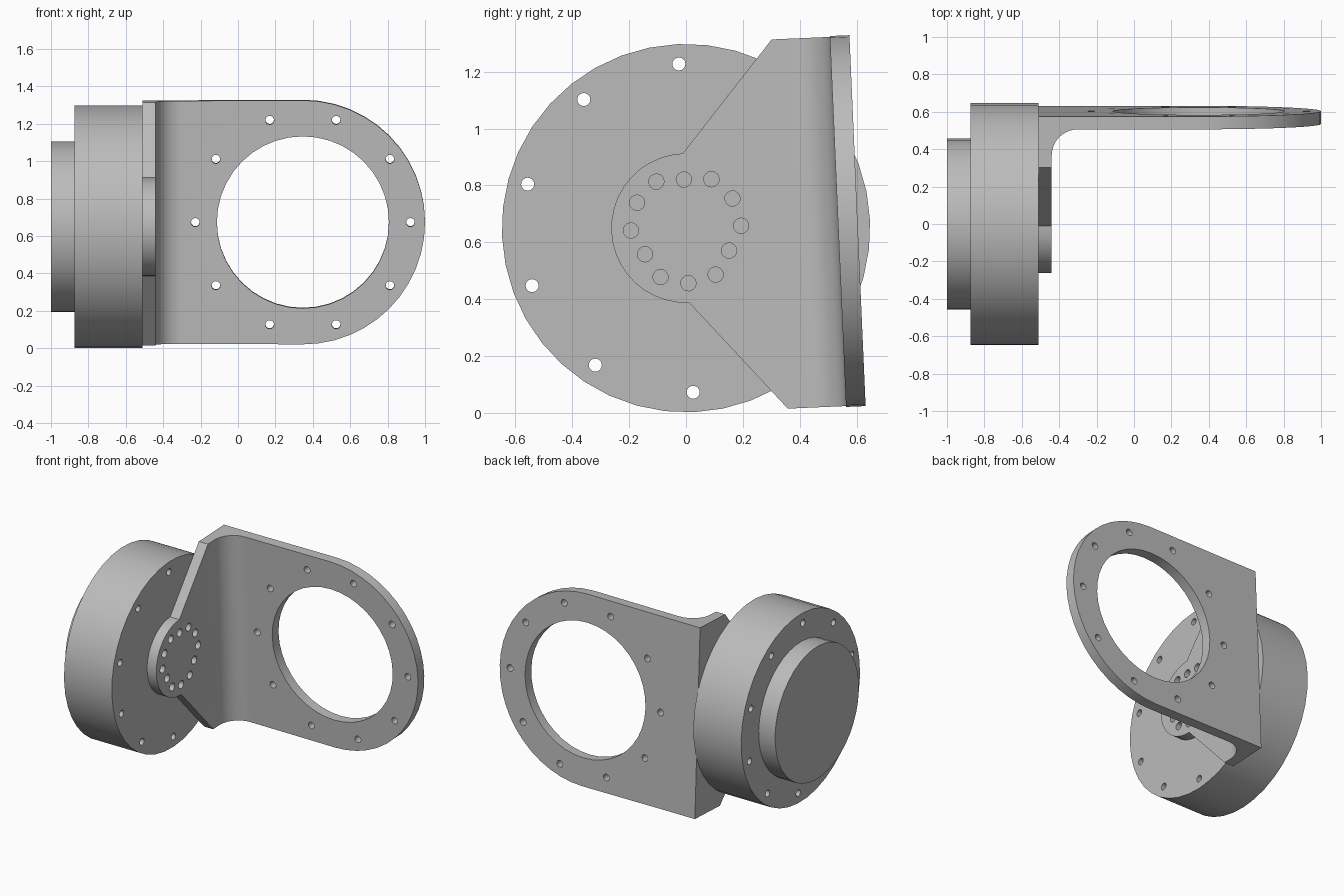
import bpy, bmesh, math
from mathutils import Matrix

cube = bpy.data.objects.get("Cube")
if cube:
    bpy.data.objects.remove(cube, do_unlink=True)

gray = bpy.data.materials.new("machined gray")
gray.use_nodes = True
gray.diffuse_color = (0.5, 0.5, 0.5, 1)
gray.node_tree.nodes["Principled BSDF"].inputs["Base Color"].default_value = (0.5, 0.5, 0.5, 1)

CENTRE_Z = 0.65
TILT = math.radians(2.5)
PLACE = Matrix.Translation((0, 0, CENTRE_Z)) @ Matrix.Rotation(TILT, 4, 'X')

# Profile plane to model axes: (u, v, depth)
AXES = {
    'X': Matrix(((0, 0, 1, 0), (1, 0, 0, 0), (0, 1, 0, 0), (0, 0, 0, 1))),
    'Y': Matrix(((1, 0, 0, 0), (0, 0, 1, 0), (0, 1, 0, 0), (0, 0, 0, 1))),
    'Z': Matrix.Identity(4),
}


def arc(cu, cv, r, start, end, n):
    """Points on an arc, both ends included."""
    steps = [math.radians(start + (end - start) * i / n) for i in range(n + 1)]
    return [(cu + r * math.cos(a), cv + r * math.sin(a)) for a in steps]


def circle(cu, cv, r, n):
    return arc(cu, cv, r, 0, 360, n)[:-1]


def bolt_holes(cu, cv, ring, r, count, start=0):
    """Small circles evenly spaced on a ring."""
    holes = []
    for i in range(count):
        a = math.radians(start + 360 * i / count)
        holes.append(circle(cu + ring * math.cos(a), cv + ring * math.sin(a), r, 16))
    return holes


def extrude(bm, loops, axis, low, high):
    """Fill the loops (first is the outline, others are holes) and extrude."""
    curve = bpy.data.curves.new("profile", 'CURVE')
    curve.dimensions = '2D'
    curve.fill_mode = 'BOTH'
    curve.extrude = (high - low) / 2
    for loop in loops:
        spline = curve.splines.new('POLY')
        spline.points.add(len(loop) - 1)
        for point, (u, v) in zip(spline.points, loop):
            point.co = (u, v, 0, 1)
        spline.use_cyclic_u = True
    helper = bpy.data.objects.new("profile", curve)
    mesh = bpy.data.meshes.new_from_object(helper)
    mesh.transform(AXES[axis] @ Matrix.Translation((0, 0, (low + high) / 2)))
    bm.from_mesh(mesh)
    bpy.data.objects.remove(helper)
    bpy.data.curves.remove(curve)
    bpy.data.meshes.remove(mesh)


def finish(bm, name):
    """Weld, orient, place and shade a part."""
    bmesh.ops.remove_doubles(bm, verts=bm.verts, dist=0.0005)
    bmesh.ops.recalc_face_normals(bm, faces=bm.faces)
    bm.transform(PLACE)
    mesh = bpy.data.meshes.new(name)
    bm.to_mesh(mesh)
    bm.free()
    mesh.materials.clear()
    mesh.materials.append(gray)
    for poly in mesh.polygons:
        poly.material_index = 0
    obj = bpy.data.objects.new(name, mesh)
    bpy.context.collection.objects.link(obj)
    bpy.ops.object.select_all(action='DESELECT')
    obj.select_set(True)
    bpy.context.view_layer.objects.active = obj
    bpy.ops.object.shade_smooth_by_angle(angle=math.radians(30))


# Drum with a ring of through holes
bm = bmesh.new()
extrude(bm, [circle(0, 0, 0.648, 40)] + bolt_holes(0, 0, 0.578, 0.023, 10, 90),
        'X', -0.875, -0.51)
finish(bm, "drum")

# Round boss on the outer side of the drum
bm = bmesh.new()
extrude(bm, [circle(0, 0, 0.457, 40)], 'X', -1.0, -0.875)
finish(bm, "rear_boss")

# Bracket: arm plate, filleted corner and ring flange welded into one part
HALF = 0.65
OUT_X, IN_X = -0.51, -0.44
IN_Y, OUT_Y = 0.535, 0.604
FILLET = 0.14
ARM_END, FLANGE_START = IN_Y - FILLET, IN_X + FILLET
RING_X = 0.347

bm = bmesh.new()
# Arm plate with round hub and two rings of three and nine holes
arm = arc(0, 0, 0.263, 90, 270, 20)
arm += [(0.33, -HALF), (ARM_END, -HALF), (ARM_END, HALF), (0.33, HALF)]
hub_holes = bolt_holes(0, 0, 0.171, 0.027, 3, 90)
for start in (0, 30, 60):
    hub_holes += bolt_holes(0, 0, 0.194, 0.027, 3, start)
extrude(bm, [arm] + hub_holes, 'X', OUT_X, IN_X)

# Inside-rounded corner
corner = arc(FLANGE_START, ARM_END, FILLET, 180, 90, 10)
corner += [(FLANGE_START, OUT_Y), (OUT_X, OUT_Y), (OUT_X, ARM_END)]
extrude(bm, [corner], 'Z', -HALF, HALF)

# Flange with rounded end, large opening and bolt holes
flange = arc(RING_X, 0, HALF + 0.003, -90, 90, 24)
flange += [(FLANGE_START, HALF), (FLANGE_START, -HALF)]
extrude(bm, [flange, circle(RING_X, 0, 0.46, 40)]
        + bolt_holes(RING_X, 0, 0.575, 0.023, 10), 'Y', IN_Y, OUT_Y)

# Remove the hidden faces where the three pieces meet
inner = [f for f in bm.faces
         if all(abs(v.co.y - ARM_END) < 1e-4 for v in f.verts)
         or all(abs(v.co.x - FLANGE_START) < 1e-4 for v in f.verts)]
bmesh.ops.delete(bm, geom=inner, context='FACES')
finish(bm, "angle_bracket")
